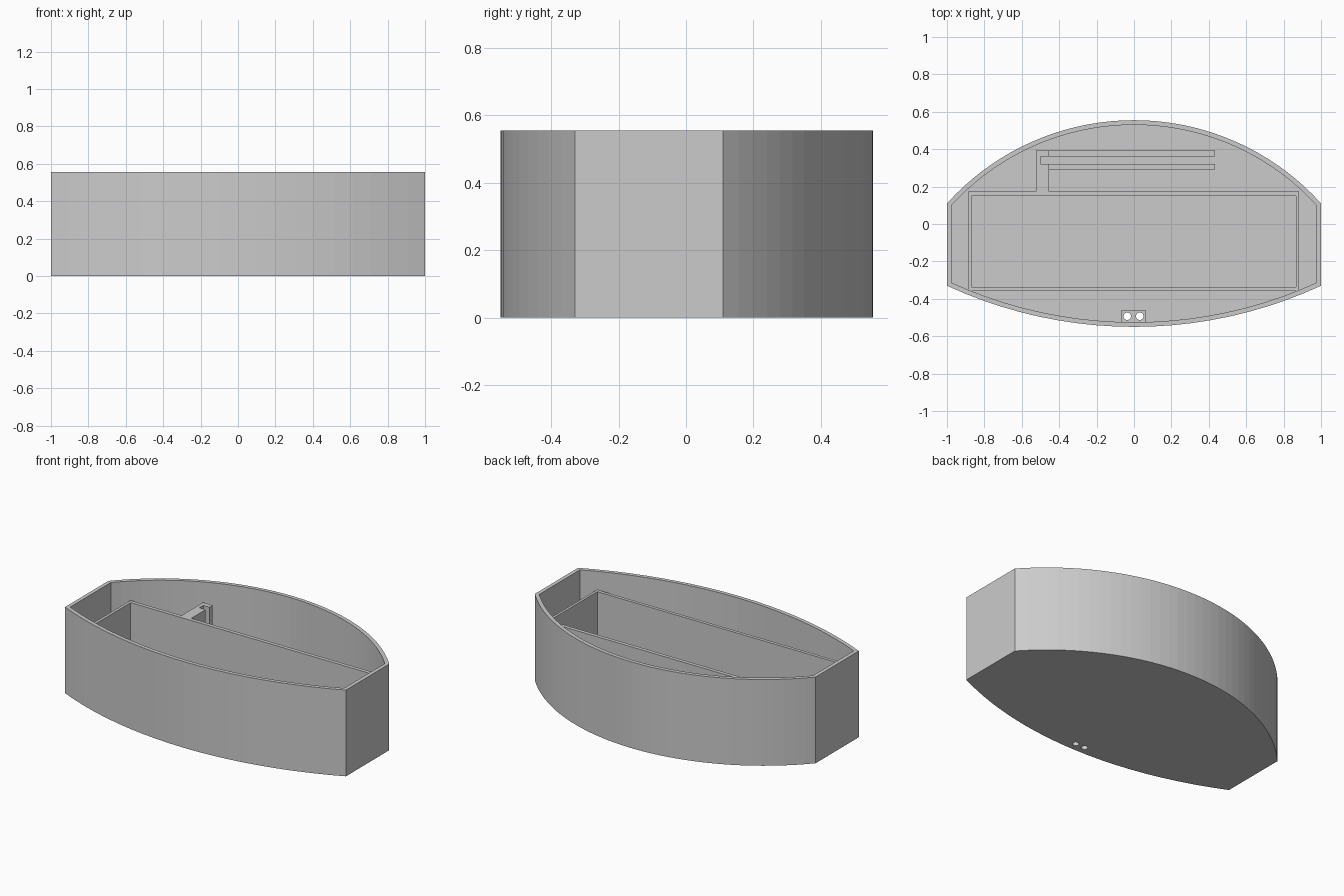
import bpy, bmesh, math

if "Cube" in bpy.data.objects:
    bpy.data.objects.remove(bpy.data.objects["Cube"])

H, FLOOR, WALL, INNER_H, RAIL_H = 0.555, 0.027, 0.025, 0.435, 0.16

grey = bpy.data.materials.new("light_grey")
grey.diffuse_color = (0.6, 0.6, 0.6, 1)
grey.use_nodes = True
grey.node_tree.nodes["Principled BSDF"].inputs["Base Color"].default_value = grey.diffuse_color


def finish(name, bm):
    bmesh.ops.recalc_face_normals(bm, faces=bm.faces)
    me = bpy.data.meshes.new(name)
    bm.to_mesh(me)
    bm.free()
    me.materials.append(grey)
    ob = bpy.data.objects.new(name, me)
    bpy.context.collection.objects.link(ob)
    return ob


def ring(bm, pts, z):
    return [bm.verts.new((x, y, z)) for x, y in pts]


def bridge(bm, a, b):
    n = len(a)
    for i in range(n):
        j = (i + 1) % n
        bm.faces.new((a[i], a[j], b[j], b[i]))


def prism(name, pts, z0, z1):
    bm = bmesh.new()
    lo, hi = ring(bm, pts, z0), ring(bm, pts, z1)
    bm.faces.new(lo)
    bm.faces.new(hi)
    bridge(bm, lo, hi)
    return finish(name, bm)


def rect(x0, x1, y0, y1):
    return [(x0, y0), (x1, y0), (x1, y1), (x0, y1)]


def arc(cy, r, half_w, n, side):
    a = math.asin(half_w / r)
    return [(side * -r * math.sin(a - 2 * a * i / n),
             cy + side * r * math.cos(a - 2 * a * i / n)) for i in range(n + 1)]


def outline(inset):
    # deep back arc, shallow front arc, straight ends
    w = 1 - inset
    back = arc(0.555 - 1.346, 1.346 - inset, w, 36, 1)
    front = arc(-0.55 + 2.383, 2.383 - inset, w, 20, -1)
    return back + front


# Outer tray: walls and floor
bm = bmesh.new()
o0, o1 = ring(bm, outline(0), 0), ring(bm, outline(0), H)
i1, i0 = ring(bm, outline(WALL), H), ring(bm, outline(WALL), FLOOR)
bm.faces.new(o0)
bm.faces.new(i0)
bridge(bm, o0, o1)
bridge(bm, o1, i1)
bridge(bm, i1, i0)
tray = finish("tray_shell", bm)

# Rectangular inner compartment wall
bm = bmesh.new()
outer, inner = rect(-0.887, 0.883, -0.357, 0.174), rect(-0.869, 0.867, -0.336, 0.15)
a, b = ring(bm, outer, FLOOR), ring(bm, outer, INNER_H)
c, d = ring(bm, inner, INNER_H), ring(bm, inner, FLOOR)
bridge(bm, a, b)
bridge(bm, b, c)
bridge(bm, c, d)
bridge(bm, d, a)
finish("compartment_wall", bm)

# Tall notched post behind the compartment
prism("slot_post", [(-0.524, 0.174), (-0.455, 0.174), (-0.455, 0.321), (-0.5, 0.321),
                    (-0.5, 0.361), (-0.455, 0.361), (-0.455, 0.393), (-0.524, 0.393)],
      FLOOR, INNER_H)

# Two low rails forming a slot
prism("rear_rail", rect(-0.455, 0.433, 0.361, 0.393), FLOOR, RAIL_H)
prism("front_rail", rect(-0.455, 0.433, 0.291, 0.321), FLOOR, RAIL_H)

# Cable block at the front wall
block = prism("cable_block", rect(-0.07, 0.064, -0.53, -0.463), FLOOR, 0.08)

# Two cable holes through block and floor
for cx in (-0.036, 0.031):
    hole = prism("hole_cutter", [(cx + 0.02 * math.cos(t * math.pi / 12),
                                  -0.493 + 0.02 * math.sin(t * math.pi / 12))
                                 for t in range(24)], -0.1, 0.2)
    hole.hide_render = True
    for ob in (tray, block):
        m = ob.modifiers.new("hole", 'BOOLEAN')
        m.operation = 'DIFFERENCE'
        m.solver = 'EXACT'
        m.object = hole
        bpy.context.view_layer.objects.active = ob
        bpy.ops.object.modifier_apply(modifier=m.name)
    bpy.data.objects.remove(hole)
